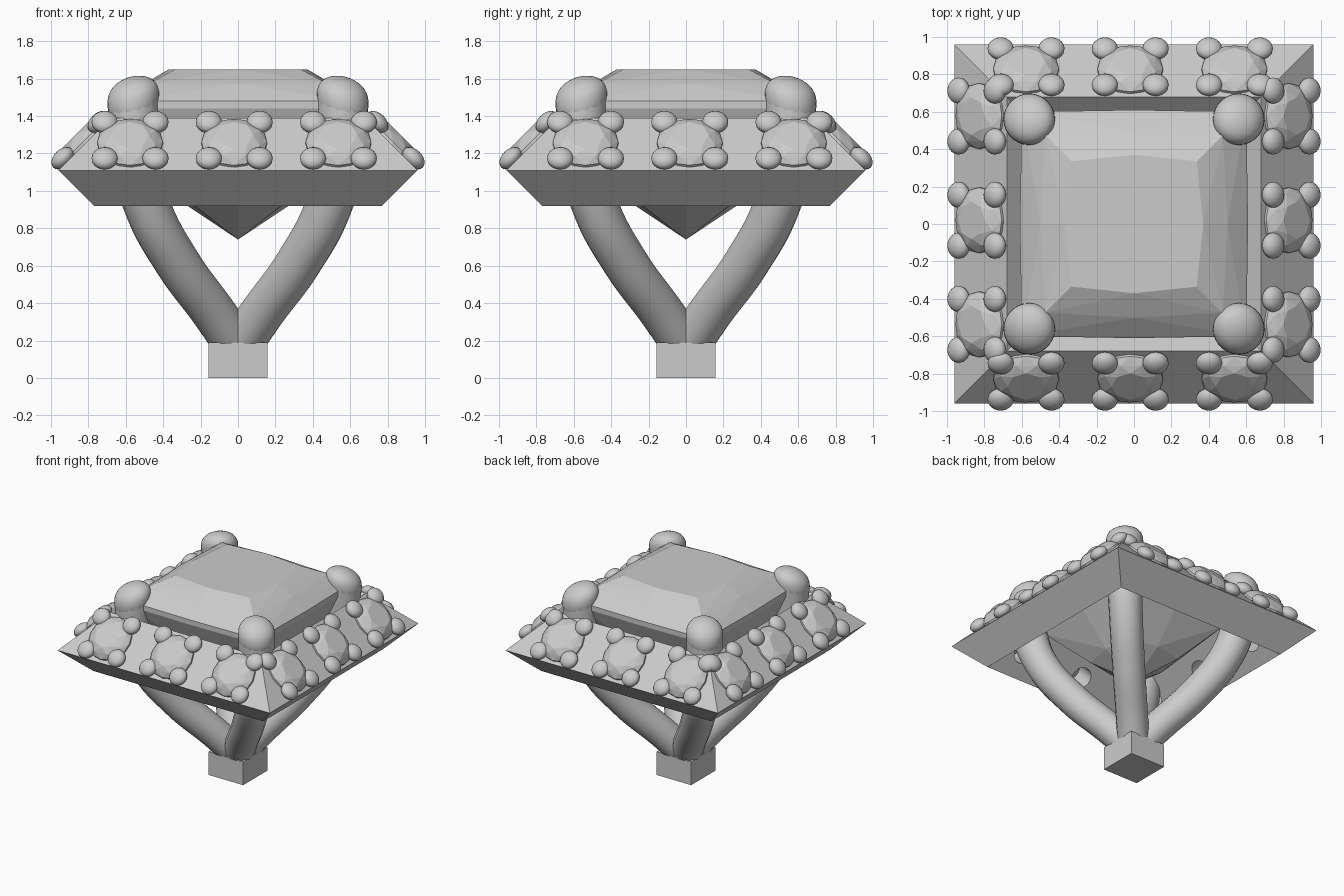
import bpy, bmesh, math
from mathutils import Matrix, Vector

if "Cube" in bpy.data.objects:
    bpy.data.objects.remove(bpy.data.objects["Cube"])


def finish(bm, name, smooth=False):
    bmesh.ops.recalc_face_normals(bm, faces=bm.faces)
    me = bpy.data.meshes.new(name)
    bm.to_mesh(me)
    bm.free()
    for p in me.polygons:
        p.use_smooth = smooth
    ob = bpy.data.objects.new(name, me)
    bpy.context.collection.objects.link(ob)
    return ob


def hull(name, pts, mat=Matrix()):
    bm = bmesh.new()
    for p in pts:
        bm.verts.new(mat @ Vector(p))
    res = bmesh.ops.convex_hull(bm, input=bm.verts)
    junk = [v for v in res["geom_interior"] if isinstance(v, bmesh.types.BMVert)]
    bmesh.ops.delete(bm, geom=junk, context='VERTS')
    return finish(bm, name)


def ring(n, r, z, turn=0.0):
    return [(r * math.cos(2 * math.pi * (i + turn) / n),
             r * math.sin(2 * math.pi * (i + turn) / n), z) for i in range(n)]


def cushion(corner, mid, z):
    pts = [(sx * corner, sy * corner, z) for sx in (-1, 1) for sy in (-1, 1)]
    return pts + [(mid, 0, z), (-mid, 0, z), (0, mid, z), (0, -mid, z)]


# Base block
bm = bmesh.new()
bmesh.ops.create_cube(bm, size=1, matrix=Matrix.Translation((0, 0, 0.095)) @ Matrix.Diagonal((0.315, 0.315, 0.19, 1)))
finish(bm, "base_block")

# Square halo frame: tilted rectangular section carried around four corners
bm = bmesh.new()
profile = [(0.96, 1.11), (0.77, 0.92), (0.49, 1.20), (0.68, 1.39)]
loops = [[bm.verts.new((sx * h, sy * h, z)) for h, z in profile]
         for sx, sy in ((1, 1), (-1, 1), (-1, -1), (1, -1))]
for k in range(4):
    a, b = loops[k], loops[(k + 1) % 4]
    for i in range(4):
        j = (i + 1) % 4
        bm.faces.new((a[i], a[j], b[j], b[i]))
frame = finish(bm, "halo_frame")

# Seats for the small stones, three on each sloping side
seats = []
for k, off in enumerate((-0.02, 0.02, 0.02, -0.02)):
    for x in (-0.557, 0, 0.557):
        seats.append(Matrix.Rotation(k * math.pi / 2, 4, 'Z')
                     @ Matrix.Translation((x + off, -0.82, 1.25))
                     @ Matrix.Rotation(math.pi / 4, 4, 'X'))

# Holes drilled through the frame under each stone
bm = bmesh.new()
for m in seats:
    bmesh.ops.create_cone(bm, cap_ends=True, segments=24, radius1=0.08, radius2=0.08,
                          depth=0.8, matrix=m)
cutter = finish(bm, "hole_cutter")
cutter.hide_render = True
mod = frame.modifiers.new("holes", 'BOOLEAN')
mod.operation = 'DIFFERENCE'
mod.solver = 'EXACT'
mod.use_self = True
mod.object = cutter
bpy.context.view_layer.objects.active = frame
bpy.ops.object.modifier_apply(modifier=mod.name)
bpy.data.objects.remove(cutter)

# Small round stones and their four flattened beads
stone = (ring(8, 0.10, 0.07) + ring(8, 0.145, 0.048, 0.5) + ring(16, 0.175, 0.015)
         + ring(16, 0.175, 0.0) + [(0, 0, -0.15)])
beads = bmesh.new()
for n, m in enumerate(seats):
    hull(f"small_stone_{n + 1}", stone, m)
    for sx in (-1, 1):
        for sy in (-1, 1):
            bmesh.ops.create_uvsphere(
                beads, u_segments=20, v_segments=12, radius=1,
                matrix=m @ Matrix.Translation((sx * 0.136, sy * 0.137, 0.03))
                @ Matrix.Diagonal((0.07, 0.07, 0.047, 1)))
finish(beads, "stone_beads", True)

# Large square centre stone
hull("centre_stone",
     cushion(0.335, 0.37, 1.65) + cushion(0.475, 0.50, 1.575) + cushion(0.60, 0.61, 1.48)
     + cushion(0.60, 0.61, 1.44) + cushion(0.47, 0.50, 1.18) + cushion(0.23, 0.27, 0.92)
     + [(0, 0, 0.74)])

# Four curved prongs with slanted rounded tips
path = [(0.0, 0.16, 0.12), (0.13, 0.35, 0.12), (0.32, 0.61, 0.122), (0.485, 0.92, 0.125),
        (0.55, 1.20, 0.132), (0.56, 1.48, 0.137)]
for sx in (-1, 1):
    for sy in (-1, 1):
        tag = ("left" if sx < 0 else "right") + ("_front" if sy < 0 else "_back")
        cu = bpy.data.curves.new("prong_" + tag, 'CURVE')
        cu.dimensions = '3D'
        cu.bevel_depth = 1.0
        cu.bevel_resolution = 6
        cu.resolution_u = 8
        cu.use_fill_caps = True
        sp = cu.splines.new('BEZIER')
        sp.bezier_points.add(len(path) - 1)
        for bp, (d, z, r) in zip(sp.bezier_points, path):
            bp.co = (sx * d, sy * d, z)
            bp.radius = r
            bp.handle_left_type = bp.handle_right_type = 'AUTO'
        ob = bpy.data.objects.new("prong_" + tag, cu)
        bpy.context.collection.objects.link(ob)
        bpy.ops.object.select_all(action='DESELECT')
        ob.select_set(True)
        bpy.context.view_layer.objects.active = ob
        bpy.ops.object.convert(target='MESH')
        bpy.ops.object.shade_smooth_by_angle()

        bm = bmesh.new()
        bmesh.ops.create_uvsphere(bm, u_segments=28, v_segments=18, radius=1)
        for v in bm.verts:
            x, y, z = v.co
            z = math.copysign(abs(z) ** 0.8, z) * 0.12
            x, y = x * 0.138, y * 0.138
            v.co = (sx * 0.56 + x, sy * 0.56 + y, 1.49 + z - 0.17 * (sx * x + sy * y))
        finish(bm, "prong_tip_" + tag, True)
